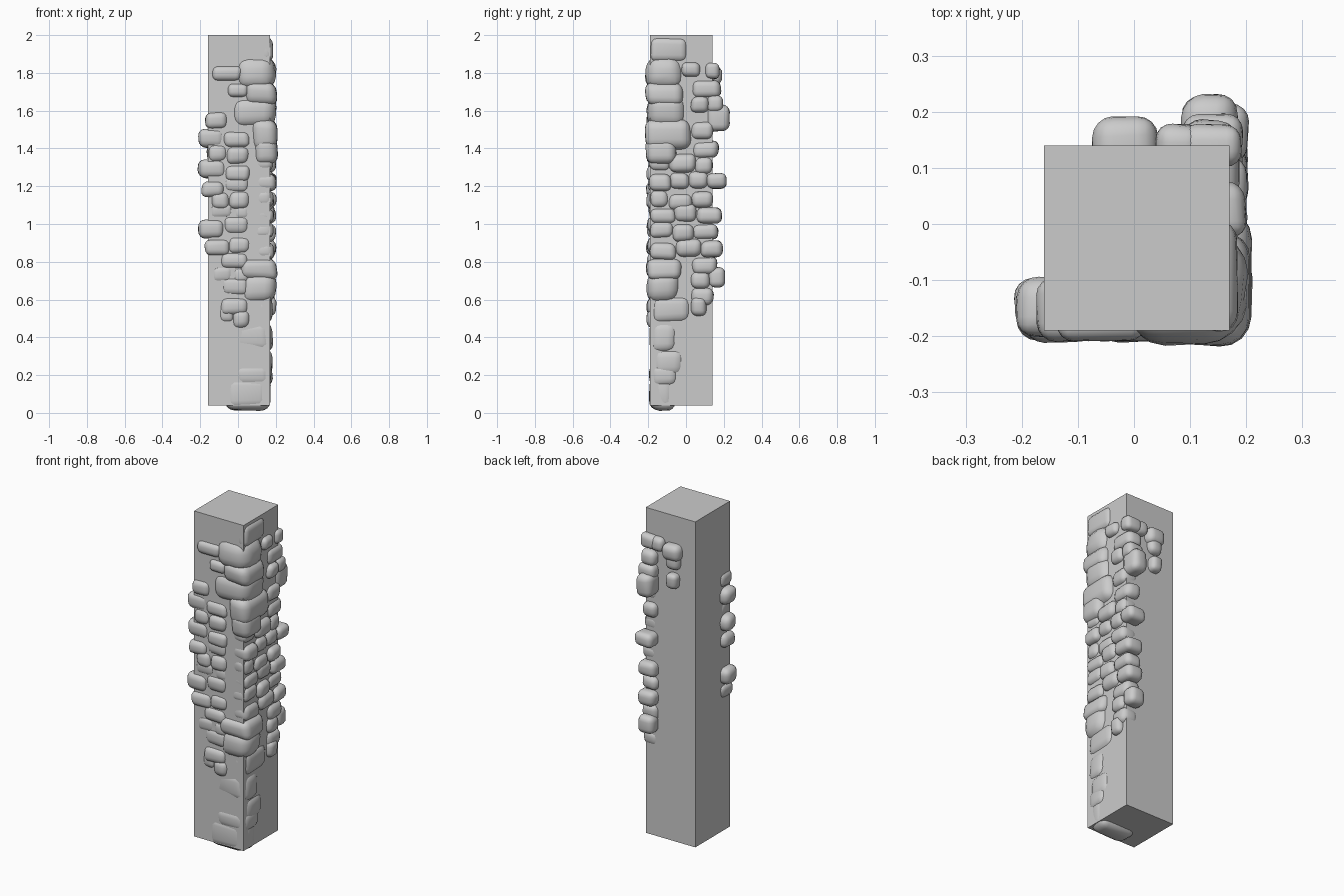
import bpy
import bmesh
import random
from mathutils import Vector, Matrix

random.seed(4)
cube = bpy.data.objects.get("Cube")
if cube:
    bpy.data.objects.remove(cube, do_unlink=True)


def make_material(name, value):
    material = bpy.data.materials.new(name)
    material.use_nodes = True
    colour = (value, value, value, 1)
    material.diffuse_color = colour
    shader = material.node_tree.nodes["Principled BSDF"]
    shader.inputs["Base Color"].default_value = colour
    return material


stone_grey = make_material("stone grey", 0.6)


def add_object(name, bm, smooth):
    mesh = bpy.data.meshes.new(name)
    bm.to_mesh(mesh)
    bm.free()
    mesh.materials.append(stone_grey)
    for polygon in mesh.polygons:
        polygon.use_smooth = smooth
    obj = bpy.data.objects.new(name, mesh)
    bpy.context.collection.objects.link(obj)


def add_block(bm, low, high, jitter=0):
    """Box between two corners; jitter pulls each vertex inward a little."""
    low, high = Vector(low), Vector(high)
    middle, size = (low + high) / 2, high - low
    place = Matrix.Translation(middle) @ Matrix.Diagonal((*size, 1))
    verts = bmesh.ops.create_cube(bm, size=1, matrix=place)["verts"]
    for vert in verts:
        for axis in range(3):
            offset = vert.co[axis] - middle[axis]
            vert.co[axis] -= offset * random.uniform(0, jitter)
    return verts


def add_stone(bm, low, high):
    """Irregular block with generously rounded edges."""
    verts = add_block(bm, low, high, 0.2)
    edges = list({edge for vert in verts for edge in vert.link_edges})
    thinnest = min(b - a for a, b in zip(low, high))
    bmesh.ops.bevel(bm, geom=edges, offset=thinnest * 0.34, segments=4,
                    profile=0.5, affect='EDGES', clamp_overlap=True)


def add_row(bm, start, stop, z, height, place):
    """Fill a course with overlapping stones; place maps a span to corners."""
    count = max(1, round((stop - start) / 0.12))
    joints = [start + (stop - start) * i / count for i in range(count + 1)]
    for i in range(1, count):
        joints[i] += random.uniform(-0.02, 0.02)
    for i, (a, b) in enumerate(zip(joints, joints[1:])):
        # Inner joints overlap, outer ends stay exact
        a -= 0.01 if i > 0 else 0
        b += 0.01 if i < count - 1 else 0
        lift = random.uniform(-0.015, 0.015)
        half = height * random.uniform(0.45, 0.58)
        low, high = place(a, b)
        add_stone(bm, (*low, z + lift - half), (*high, z + lift + half))


def front_place(a, b):
    return (a, random.uniform(-0.22, -0.2)), (b, -0.09)


def side_place(a, b):
    return (0.08, a), (random.uniform(0.19, 0.21), b)


def back_place(a, b):
    return (a, 0.08), (b, random.uniform(0.18, 0.2))


def build_rows(name, rows, height, place):
    bm = bmesh.new()
    for z, start, stop in rows:
        add_row(bm, start, stop, z, height, place)
    add_object(name, bm, True)


# Square pillar
bm = bmesh.new()
add_block(bm, (-0.16, -0.19, 0.04), (0.17, 0.14, 2))
add_object("pillar", bm, False)

# Large stones wrapping the corner: bottom, top, left end, back end
corner = [
    (0, 0.2, -0.09, -0.05),
    (0.13, 0.27, -0.03, -0.03),
    (0.17, 0.35, 0.02, 0.01),
    (0.31, 0.5, -0.05, -0.04),
    (0.46, 0.63, 0.03, 0.04),
    (0.57, 0.76, 0, -0.02),
    (0.7, 0.82, 0, -0.01),
    (1.31, 1.46, 0.08, -0.04),
    (1.38, 1.57, 0.06, 0.04),
    (1.5, 1.69, -0.05, 0.01),
    (1.62, 1.76, 0.03, -0.01),
    (1.7, 1.91, -0.03, 0),
    (1.85, 2, 0.08, 0.02),
]
bm = bmesh.new()
for bottom, top, left, back in corner:
    outer = 0.19 if bottom < 0.5 or top == 2 else 0.215
    add_stone(bm, (left, -0.01 - outer, bottom), (outer, back, top))
# Short stone reaching across the front near the top
add_stone(bm, (-0.14, -0.21, 1.75), (0.03, -0.08, 1.84))
add_object("corner_stones", bm, True)

# Courses of small stones on the front: height, left end
front = [
    (0.51, -0.11), (0.58, -0.1), (0.66, -0.1), (0.74, -0.15), (0.82, -0.1),
    (0.89, -0.18), (0.98, -0.22), (1.06, -0.16), (1.13, -0.15),
    (1.2, -0.2), (1.28, -0.22), (1.37, -0.17), (1.46, -0.22), (1.55, -0.18),
]
build_rows("front_stones", [
    (z, left, -0.05 if z > 1.5 else 0.07) for z, left in front],
    0.1, front_place)
build_rows("upper_front_stone", [(1.7, -0.06, 0.06)], 0.08, front_place)

# Courses on the side: height, back end; the middle ones reach the front
side = [
    (0.57, 0.11), (0.63, 0.15), (0.71, 0.21), (0.79, 0.17), (0.87, 0.2),
    (0.96, 0.18), (1.05, 0.2), (1.13, 0.15), (1.22, 0.22), (1.31, 0.15),
    (1.39, 0.18), (1.48, 0.15), (1.64, 0.2), (1.73, 0.19),
]
build_rows("side_stones", [
    (z, -0.2 if 0.85 < z < 1.35 else 0.02, back) for z, back in side],
    0.1, side_place)
build_rows("upper_side_stones", [(1.81, -0.03, 0.08), (1.82, 0.1, 0.18)],
           0.09, side_place)
build_rows("large_side_stone", [(1.57, 0.1, 0.24)], 0.15, side_place)

# Thin stones on the back, near the top
build_rows("back_stones", [
    (1.8, -0.08, 0.13), (1.72, -0.07, 0.03), (1.62, -0.06, 0.02)],
    0.1, back_place)
